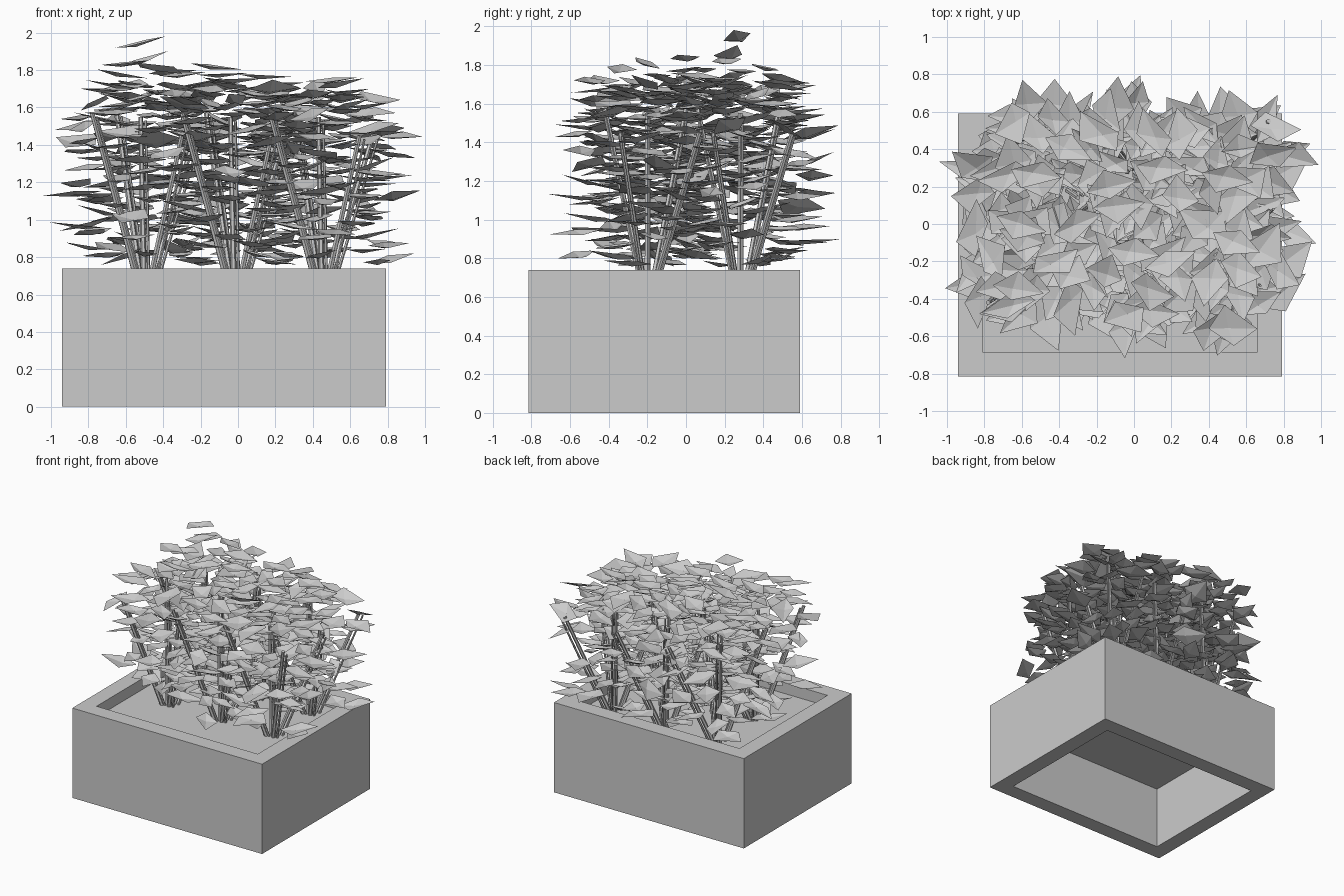
import bpy, bmesh, math, random
from mathutils import Vector, Matrix

random.seed(11)
if "Cube" in bpy.data.objects:
    bpy.data.objects.remove(bpy.data.objects["Cube"], do_unlink=True)

grey = bpy.data.materials.new("light_grey")
grey.use_nodes = True
COLOUR = (0.6, 0.6, 0.6, 1)
grey.diffuse_color = COLOUR
grey.node_tree.nodes["Principled BSDF"].inputs["Base Color"].default_value = COLOUR


def finish(bm, name):
    mesh = bpy.data.meshes.new(name)
    bm.to_mesh(mesh)
    bm.free()
    mesh.materials.append(grey)
    obj = bpy.data.objects.new(name, mesh)
    bpy.context.collection.objects.link(obj)
    return obj


# Planter dimensions
LEFT, RIGHT, FRONT, BACK = -0.94, 0.79, -0.815, 0.59
WALL, RIM, SOIL, SOIL_BASE = 0.13, 0.74, 0.65, 0.52


def ring(bm, inset, z):
    x0, x1, y0, y1 = LEFT + inset, RIGHT - inset, FRONT + inset, BACK - inset
    return [bm.verts.new((x, y, z)) for x, y in ((x0, y0), (x1, y0), (x1, y1), (x0, y1))]


def bridge(bm, a, b):
    for i in range(4):
        j = (i + 1) % 4
        bm.faces.new((a[i], a[j], b[j], b[i]))


# Open-ended planter box: rings joined around the wall section
bm = bmesh.new()
rings = [ring(bm, 0, 0), ring(bm, 0, RIM), ring(bm, WALL, RIM), ring(bm, WALL, 0)]
for k in range(4):
    bridge(bm, rings[k], rings[(k + 1) % 4])
bmesh.ops.recalc_face_normals(bm, faces=bm.faces)
finish(bm, "planter_box")

# Soil slab, its sides hidden against the walls
bm = bmesh.new()
bm.faces.new(ring(bm, WALL, SOIL))
bm.faces.new(list(reversed(ring(bm, WALL, SOIL_BASE))))
finish(bm, "soil")


def add_stem(bm, base, top, radius):
    axis = top - base
    turn = axis.to_track_quat("Z", "Y").to_matrix().to_4x4()
    place = Matrix.Translation((base + top) / 2) @ turn
    bmesh.ops.create_cone(bm, cap_ends=True, segments=6, radius1=radius,
                          radius2=radius * 0.8, depth=axis.length, matrix=place)


def add_leaf(bm, centre, heading, length, width):
    """Uneven kite, slightly cupped, lying nearly flat."""
    place = (Matrix.Translation(centre) @ Matrix.Rotation(heading, 4, "Z")
             @ Matrix.Rotation(random.gauss(0, 0.13), 4, "Y")
             @ Matrix.Rotation(random.gauss(0, 0.17), 4, "X"))
    skew = random.uniform(-0.22, 0.22)
    side = random.uniform(0.35, 0.65)
    points = [(-0.5 * length, 0, 0.01), ((skew - 0.08) * length, -width * side, 0.01),
              (0.5 * length, 0, 0.01), ((-skew - 0.08) * length, width * (1 - side), 0.01),
              (-0.1 * length, 0, -0.01)]
    rear, right, tip, left, mid = [bm.verts.new(place @ Vector(p)) for p in points]
    for edge in ((rear, right), (right, tip), (tip, left), (left, rear)):
        bm.faces.new((edge[0], edge[1], mid))


# Lean of each stem, and its top height
STEMS = [(-0.28, -0.22, 1.57), (-0.15, 0.2, 1.57), (0.2, -0.14, 1.45),
         (0.27, 0.27, 1.45), (-0.02, 0.0, 1.55)]
# Foliage top for each shrub, by row and column
TOPS = {"front": (1.72, 1.72, 1.67), "back": (1.72, 1.74, 1.7)}
LEAVES = 84
GOLDEN = math.pi * (3 - math.sqrt(5))

for row, y in (("front", -0.2), ("back", 0.28)):
    for column, x in enumerate((-0.5, -0.02, 0.45)):
        name = f"{row}_shrub_{column + 1}"

        # Stems spread from one root, each with a thinner shoot beside it
        bm = bmesh.new()
        for dx, dy, height in STEMS:
            base = Vector((x + dx * 0.12, y + dy * 0.12, SOIL))
            top = Vector((x + dx, y + dy, height))
            add_stem(bm, base, top, 0.016)
            shift = Vector((0.026, 0.01, -0.02))
            add_stem(bm, base + shift, top + shift, 0.009)
        finish(bm, name + "_stems")

        # Leaves spiral around the shrub in flat layers
        bm = bmesh.new()
        for i in range(LEAVES):
            t = (i + random.random()) / LEAVES
            z = 0.76 + (TOPS[row][column] - 0.76) * t ** 0.8
            reach = 0.39 if t < 0.8 else 0.31
            radius = reach * math.sqrt(random.uniform(0.03, 1))
            angle = i * GOLDEN + random.uniform(-0.4, 0.4)
            centre = Vector((x + radius * math.cos(angle), y + radius * math.sin(angle), z))
            add_leaf(bm, centre, angle + random.gauss(0, 0.7),
                     random.uniform(0.2, 0.32), random.uniform(0.13, 0.22))
        finish(bm, name + "_leaves")

# Sparse crown leaves above the shrubs
bm = bmesh.new()
for x, y, z in ((-0.52, 0.27, 1.94), (-0.5, 0.24, 1.85), (-0.6, 0.0, 1.83),
                (-0.42, -0.2, 1.8), (-0.12, 0.2, 1.81), (-0.3, 0.0, 1.77),
                (-0.62, -0.35, 1.77), (-0.35, 0.4, 1.78), (0.15, 0.3, 1.76),
                (0.5, 0.25, 1.74), (0.55, -0.1, 1.72), (0.0, -0.15, 1.74),
                (-0.08, 0.1, 1.77), (0.85, 0.35, 1.44), (0.85, -0.05, 1.12)):
    add_leaf(bm, Vector((x, y, z)), random.uniform(-0.5, 0.5), 0.28, 0.16)
finish(bm, "crown_leaves")
